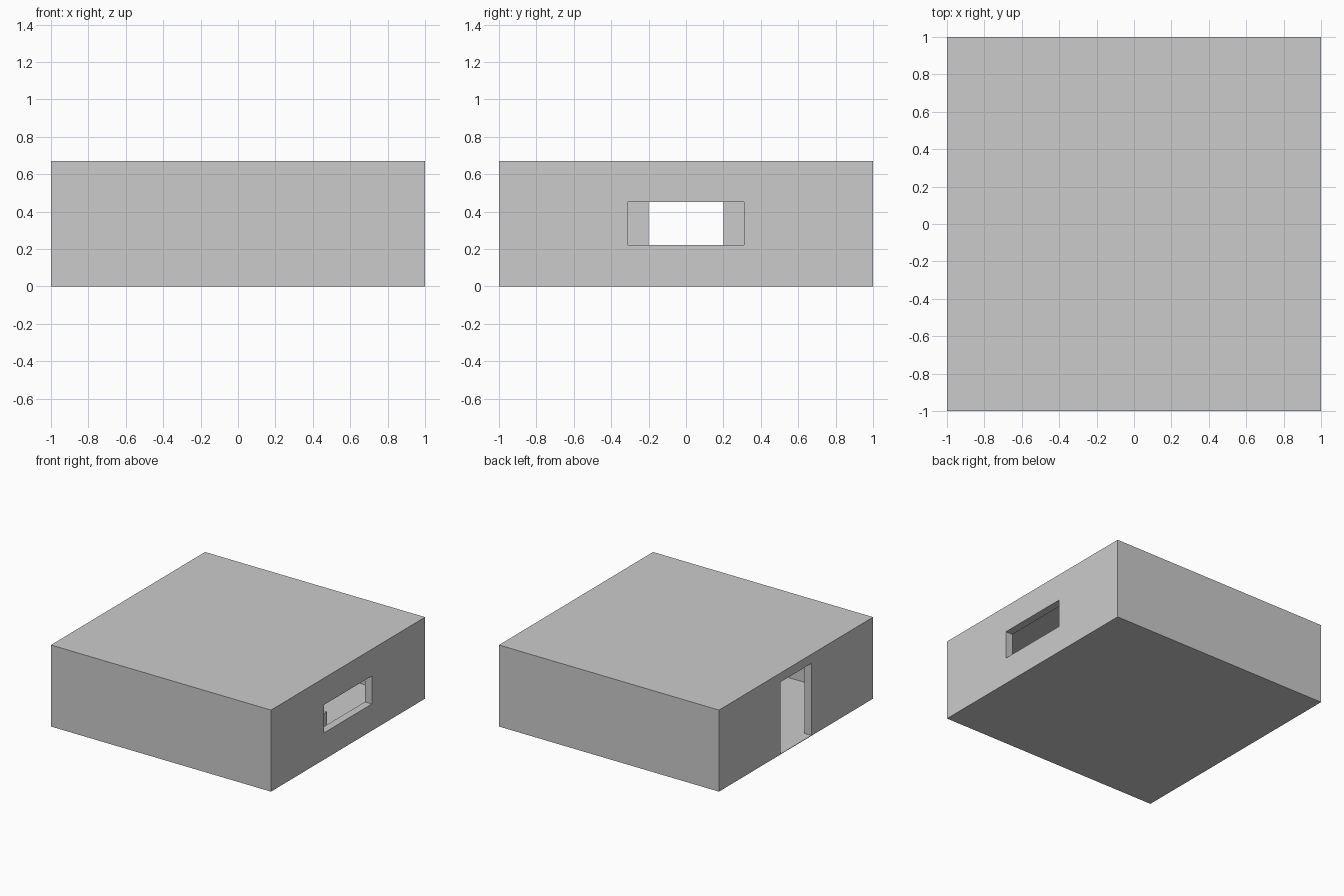
import bpy

if "Cube" in bpy.data.objects:
    bpy.data.objects.remove(bpy.data.objects["Cube"])

H = 0.67      # overall height
WALL = 0.064  # wall thickness
SKIN = 0.004  # thin floor and roof


def box(name, lo, hi):
    bpy.ops.mesh.primitive_cube_add(
        size=1, location=[(a + b) / 2 for a, b in zip(lo, hi)])
    ob = bpy.context.object
    ob.name = name
    ob.scale = [b - a for a, b in zip(lo, hi)]
    bpy.ops.object.transform_apply(location=True, rotation=False, scale=True)
    return ob


def cut(target, name, lo, hi):
    cutter = box(name, lo, hi)
    mod = target.modifiers.new(name, 'BOOLEAN')
    mod.operation = 'DIFFERENCE'
    mod.solver = 'EXACT'
    mod.object = cutter
    bpy.context.view_layer.objects.active = target
    bpy.ops.object.modifier_apply(modifier=mod.name)
    bpy.data.objects.remove(cutter, do_unlink=True)


# Hollow room shell
shell = box("room_shell", (-1, -1, 0), (1, 1, H))
inner = 1 - WALL
cut(shell, "chamber", (-inner, -inner, SKIN), (inner, inner, H - SKIN))

# Window slot on the right, doorway on the left
cut(shell, "window", (0.85, -0.31, 0.22), (1.1, 0.31, 0.45))
cut(shell, "doorway", (-1.1, -0.2, SKIN), (-0.85, 0.2, 0.595))

# Low block inside, just visible through the window
box("low_block", (0.54, -0.1, SKIN), (0.74, 0.1, 0.168))
